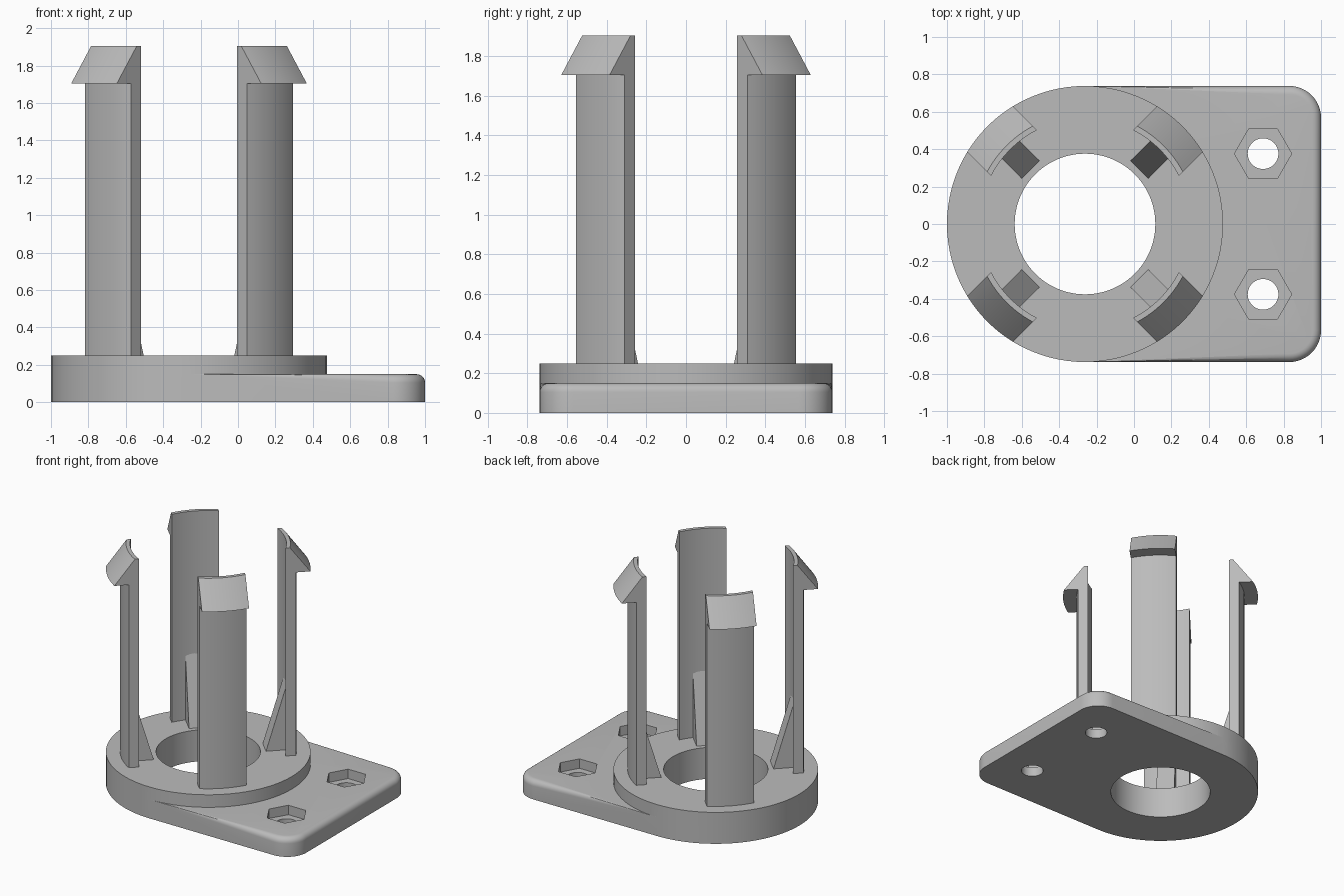
import bpy, bmesh
from math import sin, cos, pi, sqrt, radians
from mathutils import Matrix

if "Cube" in bpy.data.objects:
    bpy.data.objects.remove(bpy.data.objects["Cube"], do_unlink=True)

CX = -0.262          # ring centre
R_RING, R_BORE = 0.738, 0.376
Z_PLATE, Z_RING = 0.15, 0.25
SEG = 96

grey = bpy.data.materials.new("grey plastic")
grey.use_nodes = True
grey.diffuse_color = (0.5, 0.5, 0.5, 1)
grey.node_tree.nodes["Principled BSDF"].inputs["Base Color"].default_value = (0.5, 0.5, 0.5, 1)


def finish(bm, name):
    bmesh.ops.recalc_face_normals(bm, faces=bm.faces[:])
    mesh = bpy.data.meshes.new(name)
    bm.to_mesh(mesh)
    bm.free()
    mesh.materials.append(grey)
    obj = bpy.data.objects.new(name, mesh)
    bpy.context.collection.objects.link(obj)
    return obj


def select_only(obj):
    bpy.ops.object.select_all(action='DESELECT')
    obj.select_set(True)
    bpy.context.view_layer.objects.active = obj


def smooth(obj):
    select_only(obj)
    bpy.ops.object.shade_smooth_by_angle(angle=radians(25))


def cylinder(name, x, y, r, z0, z1, sides=SEG, turn=0.0):
    bm = bmesh.new()
    place = Matrix.Translation((x, y, (z0 + z1) / 2)) @ Matrix.Rotation(turn, 4, 'Z')
    bmesh.ops.create_cone(bm, cap_ends=True, segments=sides, radius1=r, radius2=r,
                          depth=z1 - z0, matrix=place)
    return finish(bm, name)


def combine(target, other, operation):
    mod = target.modifiers.new(operation, 'BOOLEAN')
    mod.operation, mod.solver, mod.object = operation, 'EXACT', other
    select_only(target)
    bpy.ops.object.modifier_apply(modifier=mod.name)
    bpy.data.objects.remove(other, do_unlink=True)


# Base plate: hull of the ring footprint and two corners with rounded tops
bm = bmesh.new()


def circle(x, y, r, z, n):
    for i in range(n):
        a = 2 * pi * i / n
        bm.verts.new((x + r * cos(a), y + r * sin(a), z))


for z in (0, Z_PLATE):
    circle(CX, 0, R_RING, z, SEG)
CORNER, FILLET = 0.17, 0.045
for side in (-1, 1):
    x, y = 1 - CORNER, side * (R_RING - CORNER)
    circle(x, y, CORNER, 0, 48)
    for i in range(7):
        a = pi / 2 * i / 6
        circle(x, y, CORNER - FILLET * (1 - cos(a)), Z_PLATE - FILLET * (1 - sin(a)), 48)
hull = bmesh.ops.convex_hull(bm, input=bm.verts[:])
spare = {v for v in hull["geom_interior"] + hull["geom_unused"] if isinstance(v, bmesh.types.BMVert)}
bmesh.ops.delete(bm, geom=list(spare), context='VERTS')
bmesh.ops.dissolve_limit(bm, angle_limit=radians(0.1), verts=bm.verts[:], edges=bm.edges[:])
base = finish(bm, "base_plate")

# Raised ring, bore, and bolt holes with hexagonal nut pockets
combine(base, cylinder("ring", CX, 0, R_RING, 0, Z_RING), 'UNION')
combine(base, cylinder("bore", CX, 0, R_BORE, -0.1, 0.5), 'DIFFERENCE')
for side in (-1, 1):
    combine(base, cylinder("bolt_hole", 0.69, side * 0.376, 0.082, -0.1, 0.5, 48), 'DIFFERENCE')
    combine(base, cylinder("nut_pocket", 0.69, side * 0.376, 0.153, 0.075, 0.5, 6, pi / 6), 'DIFFERENCE')
smooth(base)

# Snap arms: curved slab with parallel sides and a tapered hook
HALF = 0.1725
SECTION = [(0.564, 0.245), (0.636, 0.245), (0.636, 1.705),
           (0.738, 1.705), (0.593, 1.905), (0.564, 1.905)]


def snap_arm(name, place):
    bm = bmesh.new()
    steps = 12
    columns = []
    for i in range(steps + 1):
        t = -HALF + 2 * HALF * i / steps
        columns.append([bm.verts.new((sqrt(r * r - t * t), t, z)) for r, z in SECTION])
    n = len(SECTION)
    for a, b in zip(columns, columns[1:]):
        for k in range(n):
            bm.faces.new((a[k], a[(k + 1) % n], b[(k + 1) % n], b[k]))
    bm.faces.new(columns[0])
    bm.faces.new(columns[-1])
    bm.transform(place)
    smooth(finish(bm, name))


# Triangular rib bracing the inside of each arm
def rib(name, place):
    bm = bmesh.new()
    ends = [[bm.verts.new((r, t, z)) for r, z in ((0.411, 0.25), (0.566, 0.25), (0.566, 0.78))]
            for t in (-0.068, 0.068)]
    for k in range(3):
        j = (k + 1) % 3
        bm.faces.new((ends[0][k], ends[0][j], ends[1][j], ends[1][k]))
    for end in ends:
        bm.faces.new(end)
    bm.transform(place)
    finish(bm, name)


for i, label in enumerate(("back_left", "back_right", "front_right", "front_left")):
    place = Matrix.Translation((CX, 0, 0)) @ Matrix.Rotation(pi / 4 + i * pi / 2, 4, 'Z')
    snap_arm(label + "_arm", place)
    rib(label + "_rib", place)
